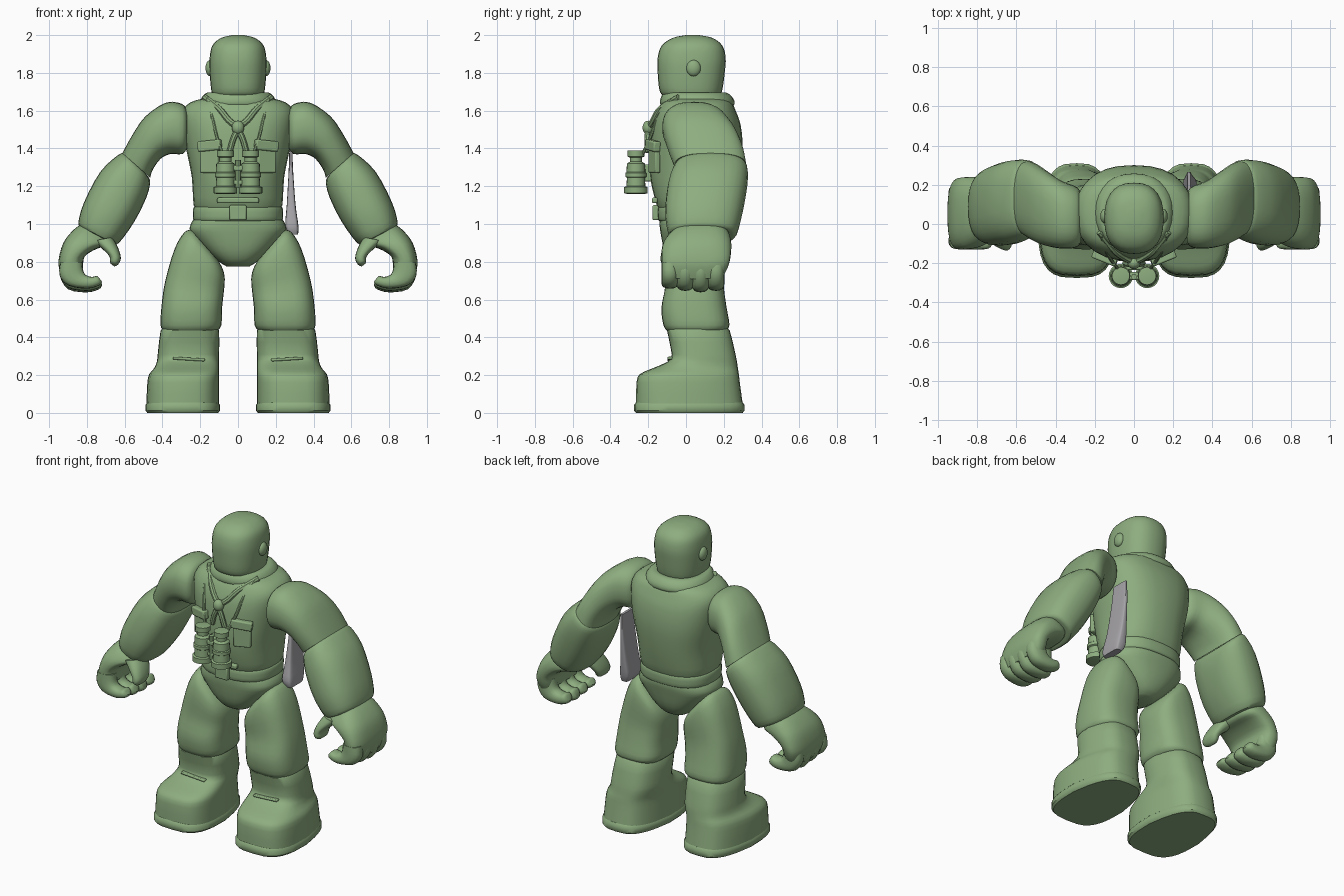
import bpy, bmesh, math
from mathutils import Vector


def material(name, rgb):
    m = bpy.data.materials.new(name)
    m.diffuse_color = (*rgb, 1)
    return m


GREEN = material("plastic green", (0.27, 0.42, 0.215))
GREY = material("scabbard grey", (0.38, 0.37, 0.39))


def finish(ob, mat=GREEN, angle=40):
    ob.data.materials.clear()
    ob.data.materials.append(mat)
    bpy.ops.object.select_all(action='DESELECT')
    ob.select_set(True)
    bpy.context.view_layer.objects.active = ob
    bpy.ops.object.shade_smooth_by_angle(angle=math.radians(angle))
    return ob


def spline(rows, steps):
    """Smoothly interpolate rows of numbers."""
    out = []
    for i in range(len(rows) - 1):
        p0, p1, p2, p3 = (rows[max(0, min(len(rows) - 1, i + k))] for k in (-1, 0, 1, 2))
        for s in range(steps):
            t = s / steps
            out.append([0.5 * (2 * b + (c - a) * t + (2 * a - 5 * b + 4 * c - d) * t * t
                               + (3 * b - a - 3 * c + d) * t ** 3)
                        for a, b, c, d in zip(p0, p1, p2, p3)])
    return out + [list(rows[-1])]


def loft(name, rings, side=1, mat=GREEN, power=2.5, n=28, steps=3, taper=0):
    """Skin rings given as inner x, inner z, outer x, outer z, front y, back y."""
    bm = bmesh.new()
    loops = []
    for xa, za, xb, zb, y0, y1 in spline(rings, steps):
        loop = []
        for k in range(n):
            a = 2 * math.pi * k / n
            c, s = math.cos(a), math.sin(a)
            u = math.copysign(abs(c) ** (2 / power), c)
            v = math.copysign(abs(s) ** (2 / power), s)
            u *= 1 - taper * max(0, v)
            loop.append(bm.verts.new((side * ((xa + xb) / 2 + u * (xb - xa) / 2),
                                      (y0 + y1) / 2 + v * (y1 - y0) / 2,
                                      (za + zb) / 2 + u * (zb - za) / 2)))
        loops.append(loop)
    for p, q in zip(loops, loops[1:]):
        for k in range(n):
            bm.faces.new((p[k], p[(k + 1) % n], q[(k + 1) % n], q[k]))
    bm.faces.new(loops[0])
    bm.faces.new(loops[-1])
    bmesh.ops.recalc_face_normals(bm, faces=bm.faces)
    me = bpy.data.meshes.new(name)
    bm.to_mesh(me)
    bm.free()
    ob = bpy.data.objects.new(name, me)
    bpy.context.collection.objects.link(ob)
    return finish(ob, mat)


def body(name, rows, **kw):
    """Centred loft from rows of half width, z, front y, back y."""
    return loft(name, [(-w, z, w, z, y0, y1) for w, z, y0, y1 in rows], **kw)


def ball(name, loc, scale):
    bpy.ops.mesh.primitive_uv_sphere_add(segments=20, ring_count=12, radius=1, location=loc)
    ob = bpy.context.object
    ob.name, ob.scale = name, scale
    return finish(ob)


def box(name, loc, size, rot=(0, 0, 0), bevel=0.008):
    bpy.ops.mesh.primitive_cube_add(size=1, location=loc, rotation=rot)
    ob = bpy.context.object
    ob.name, ob.scale = name, size
    bpy.ops.object.transform_apply(location=False, rotation=False, scale=True)
    b = ob.modifiers.new("soft edges", 'BEVEL')
    b.width, b.segments = bevel, 2
    return finish(ob)


def cord(name, points, radius):
    cu = bpy.data.curves.new(name, 'CURVE')
    cu.dimensions, cu.bevel_depth, cu.bevel_resolution = '3D', radius, 2
    cu.use_fill_caps = True
    pts = spline(points, 4)
    sp = cu.splines.new('POLY')
    sp.points.add(len(pts) - 1)
    for p, co in zip(sp.points, pts):
        p.co = (*co, 1)
    ob = bpy.data.objects.new(name, cu)
    bpy.context.collection.objects.link(ob)
    bpy.ops.object.select_all(action='DESELECT')
    ob.select_set(True)
    bpy.context.view_layer.objects.active = ob
    bpy.ops.object.convert(target='MESH')
    return finish(bpy.context.object)


# Head and trunk
body("head", [(.10, 1.62, -.06, .15), (.122, 1.665, -.10, .17), (.14, 1.70, -.138, .19),
              (.15, 1.80, -.15, .205), (.15, 1.88, -.15, .21), (.135, 1.945, -.128, .192),
              (.09, 1.985, -.07, .14), (.03, 2.0, 0, .07)], power=2.4, steps=4)
body("collar", [(.17, 1.61, -.10, .22), (.20, 1.63, -.135, .255), (.195, 1.665, -.135, .25),
                (.165, 1.695, -.115, .215), (.12, 1.69, -.08, .17)], power=2.2)
body("vest", [(.215, 1.085, -.135, .24), (.235, 1.10, -.155, .255), (.245, 1.25, -.19, .285),
              (.275, 1.40, -.19, .30), (.295, 1.52, -.18, .29), (.295, 1.595, -.155, .265),
              (.25, 1.645, -.125, .24), (.16, 1.67, -.09, .20)])
body("belt", [(.225, 1.015, -.135, .24), (.238, 1.025, -.148, .25),
              (.238, 1.08, -.150, .252), (.225, 1.095, -.14, .24)])
body("pelvis", [(.06, .775, -.03, .13), (.10, .80, -.08, .17), (.17, .86, -.115, .205),
                (.25, .955, -.135, .23), (.25, 1.0, -.14, .24), (.23, 1.03, -.14, .24)])
box("buckle", (0, -.16, 1.06), (.09, .035, .08))
box("vest_hem", (0, -.165, 1.125), (.22, .03, .03))
ball("scarf_knot", (0, -.20, 1.51), (.033, .03, .037))

for s, tag in ((1, "left"), (-1, "right")):
    ball("ear_" + tag, (s * .148, .04, 1.825), (.024, .038, .043))

    # Arm
    loft("upper_arm_" + tag, [
        (.27, 1.40, .27, 1.60, -.09, .16), (.295, 1.37, .295, 1.635, -.12, .19),
        (.36, 1.37, .38, 1.643, -.125, .22), (.41, 1.345, .49, 1.57, -.11, .27),
        (.45, 1.29, .56, 1.47, -.085, .305), (.465, 1.245, .612, 1.375, -.06, .32)], s)
    loft("forearm_" + tag, [
        (.475, 1.25, .60, 1.375, -.04, .30), (.465, 1.22, .635, 1.365, -.065, .325),
        (.485, 1.14, .73, 1.275, -.095, .325), (.55, 1.01, .815, 1.115, -.11, .30),
        (.63, .90, .845, 1.01, -.095, .27), (.66, .895, .835, .985, -.07, .24)], s)
    loft("palm_" + tag, [
        (.67, .92, .83, 1.0, -.06, .22), (.685, .885, .875, .965, -.10, .235),
        (.745, .87, .925, .90, -.125, .24), (.81, .83, .95, .81, -.13, .235),
        (.82, .78, .945, .755, -.125, .22), (.82, .75, .93, .71, -.11, .20)], s, power=2.8)
    for i in range(4):
        y, d = -.13 + i * .081, (.02, .008, 0, .008)[i]
        loft(f"finger_{i + 1}_{tag}", [
            (.825, .80, .94, .80, y, y + .09), (.82, .755, .945, .73, y, y + .09),
            (.805, .73, .90, .655 + d, y, y + .09), (.775, .72, .80, .638 + d, y, y + .09),
            (.748, .725, .735, .655 + d, y + .005, y + .085),
            (.735, .715, .72, .675 + d, y + .025, y + .065)], s, n=16)
    loft("thumb_" + tag, [
        (.665, .93, .77, .91, -.10, .06), (.635, .875, .715, .865, -.125, .03),
        (.62, .82, .682, .83, -.135, .0), (.635, .785, .678, .805, -.13, -.02),
        (.655, .775, .675, .79, -.10, -.04)], s, n=18)

    # Leg
    loft("thigh_" + tag, [
        (.10, .80, .25, .97, -.06, .16), (.08, .76, .285, .955, -.095, .19),
        (.07, .71, .335, .87, -.11, .20), (.075, .64, .385, .70, -.11, .20),
        (.085, .55, .405, .565, -.13, .215), (.088, .465, .41, .465, -.12, .23),
        (.11, .435, .395, .435, -.10, .21)], s, power=2.8)
    loft("boot_" + tag, [
        (.12, .45, .39, .45, -.08, .21), (.10, .435, .41, .435, -.10, .232),
        (.10, .31, .425, .31, -.075, .262), (.10, .27, .43, .27, -.10, .27),
        (.10, .235, .445, .235, -.18, .275), (.10, .205, .47, .205, -.245, .28),
        (.10, .16, .48, .16, -.262, .285), (.10, .05, .485, .05, -.265, .30)],
        s, power=3.2, taper=.22, steps=2)
    loft("sole_" + tag, [
        (.105, 0, .48, 0, -.265, .30), (.095, .012, .49, .012, -.275, .31),
        (.095, .042, .49, .042, -.275, .31), (.105, .056, .48, .056, -.265, .30)],
        s, power=3.2, taper=.22, steps=1)
    box("boot_crease_" + tag, (s * .26, -.083, .285), (.17, .03, .015), (0, s * -.06, 0), .006)

    # Chest pockets and scarf
    box("pocket_" + tag, (s * .15, -.168, 1.335), (.105, .03, .13), (0, 0, s * .38))
    box("pocket_flap_" + tag, (s * .15, -.176, 1.415), (.13, .04, .055), (0, s * .1, s * .38))
    cord("scarf_edge_" + tag, [(s * .175, -.04, 1.67), (s * .10, -.135, 1.61),
                               (s * .05, -.172, 1.55), (0, -.195, 1.51)], .017)
    cord("scarf_tail_" + tag, [(0, -.20, 1.50), (s * .025, -.205, 1.45),
                               (s * .045, -.20, 1.38)], .016)

    # Binocular halves and neck strap
    cord("neck_strap_" + tag, [(s * .165, -.06, 1.67), (s * .14, -.14, 1.58),
                               (s * .115, -.185, 1.47), (s * .085, -.225, 1.38),
                               (s * .075, -.26, 1.33)], .009)
    barrel = [(.05, 1.16), (.062, 1.163), (.062, 1.195), (.05, 1.20), (.048, 1.245),
              (.056, 1.25), (.056, 1.27), (.05, 1.275), (.048, 1.32), (.032, 1.33),
              (.032, 1.352), (.045, 1.357), (.045, 1.388), (.03, 1.39)]
    loft("binocular_barrel_" + tag,
         [(.067 - r, z, .067 + r, z, -.265 - r, -.265 + r) for r, z in barrel],
         s, power=2, n=20, steps=1)

# Binocular bridge
box("binocular_bridge", (0, -.265, 1.295), (.08, .04, .03))
box("binocular_lower_bridge", (0, -.265, 1.22), (.06, .035, .025))
cord("binocular_hinge", [(0, -.27, 1.19), (0, -.27, 1.26), (0, -.27, 1.34)], .015)
box("binocular_rest", (0, -.205, 1.27), (.10, .06, .09))

# Scabbard hanging at the hip
loft("scabbard", [(.272, 1.40, .288, 1.40, .15, .265), (.268, 1.28, .292, 1.28, .135, .265),
                  (.258, 1.10, .305, 1.10, .105, .25), (.25, .99, .32, .99, .08, .235),
                  (.27, .945, .318, .945, .09, .22)], mat=GREY, power=5)
